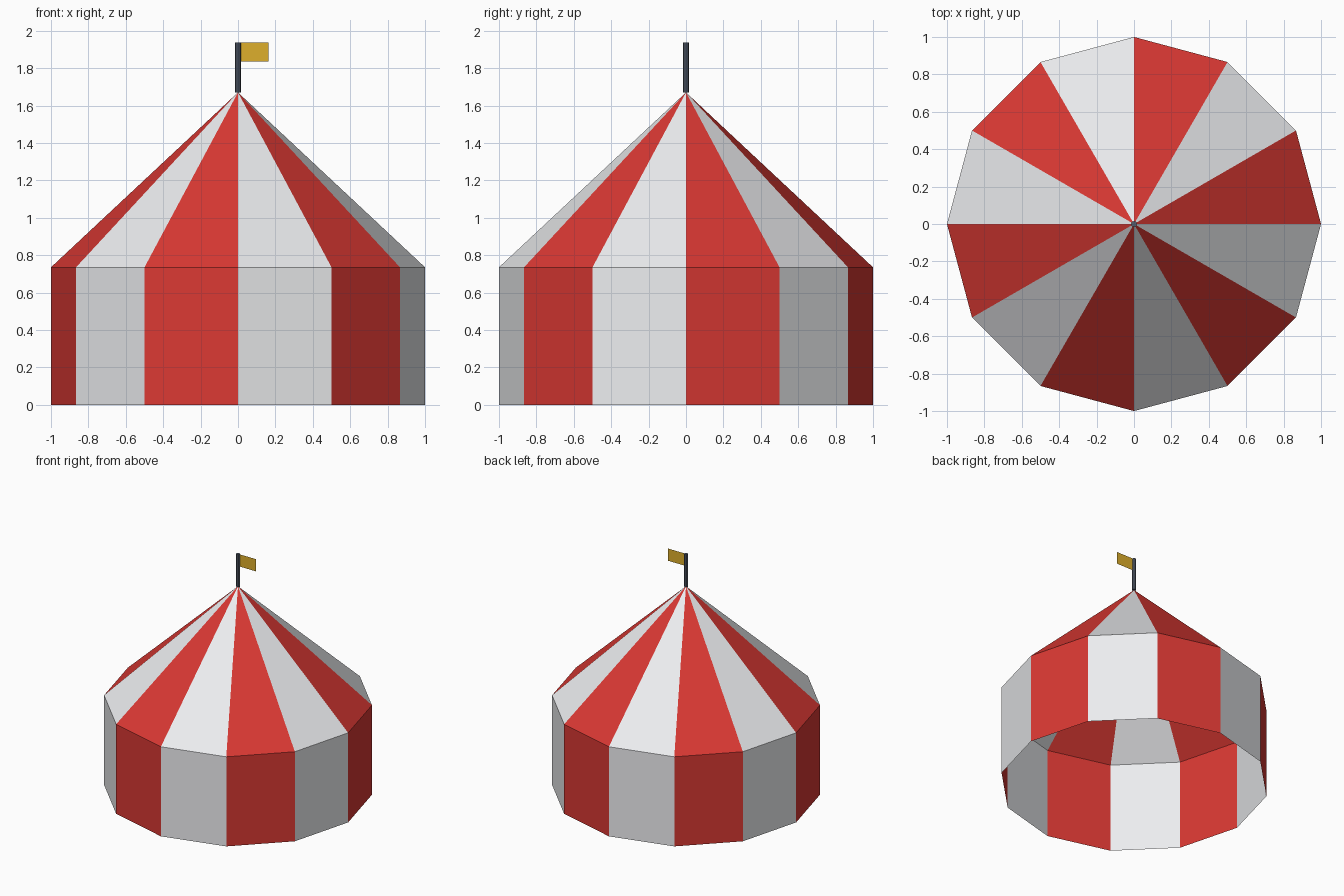
import bpy, bmesh
from math import cos, sin, pi

if "Cube" in bpy.data.objects:
    bpy.data.objects.remove(bpy.data.objects["Cube"])

SIDES, EAVE, APEX, TOP = 12, 0.735, 1.67, 1.936


def material(name, rgb):
    m = bpy.data.materials.new(name)
    m.diffuse_color = (*rgb, 1)
    m.use_nodes = True
    m.node_tree.nodes["Principled BSDF"].inputs["Base Color"].default_value = m.diffuse_color
    return m


red = material("red_canvas", (0.70, 0.04, 0.033))
white = material("white_canvas", (0.84, 0.85, 0.87))
gold = material("gold_cloth", (0.73, 0.43, 0.025))
steel = material("pole_steel", (0.09, 0.11, 0.15))


def make(name, bm, mats):
    mesh = bpy.data.meshes.new(name)
    bm.to_mesh(mesh)
    bm.free()
    for m in mats:
        mesh.materials.append(m)
    ob = bpy.data.objects.new(name, mesh)
    bpy.context.collection.objects.link(ob)
    return ob


def ring(bm, z):
    return [bm.verts.new((cos(2 * pi * i / SIDES), sin(2 * pi * i / SIDES), z))
            for i in range(SIDES)]


# Striped wall: open ring of flat panels
bm = bmesh.new()
low, high = ring(bm, 0), ring(bm, EAVE)
for i in range(SIDES):
    j = (i + 1) % SIDES
    bm.faces.new((low[i], low[j], high[j], high[i])).material_index = i % 2
make("tent_wall", bm, (red, white))

# Striped roof: open cone of triangles
bm = bmesh.new()
eave, tip = ring(bm, EAVE), bm.verts.new((0, 0, APEX))
for i in range(SIDES):
    bm.faces.new((eave[i], eave[(i + 1) % SIDES], tip)).material_index = i % 2
make("tent_roof", bm, (red, white))

# Pole standing on the roof tip
bpy.ops.mesh.primitive_cylinder_add(vertices=8, radius=0.016, depth=TOP - APEX,
                                    location=(0, 0, (TOP + APEX) / 2))
pole = bpy.context.object
pole.name = "flag_pole"
pole.data.materials.append(steel)

# Flag: single sheet of cloth to the right of the pole
bm = bmesh.new()
bm.faces.new([bm.verts.new((x, 0, z)) for x, z in
              ((0.013, 1.836), (0.163, 1.836), (0.163, TOP), (0.013, TOP))])
make("flag", bm, (gold,))
